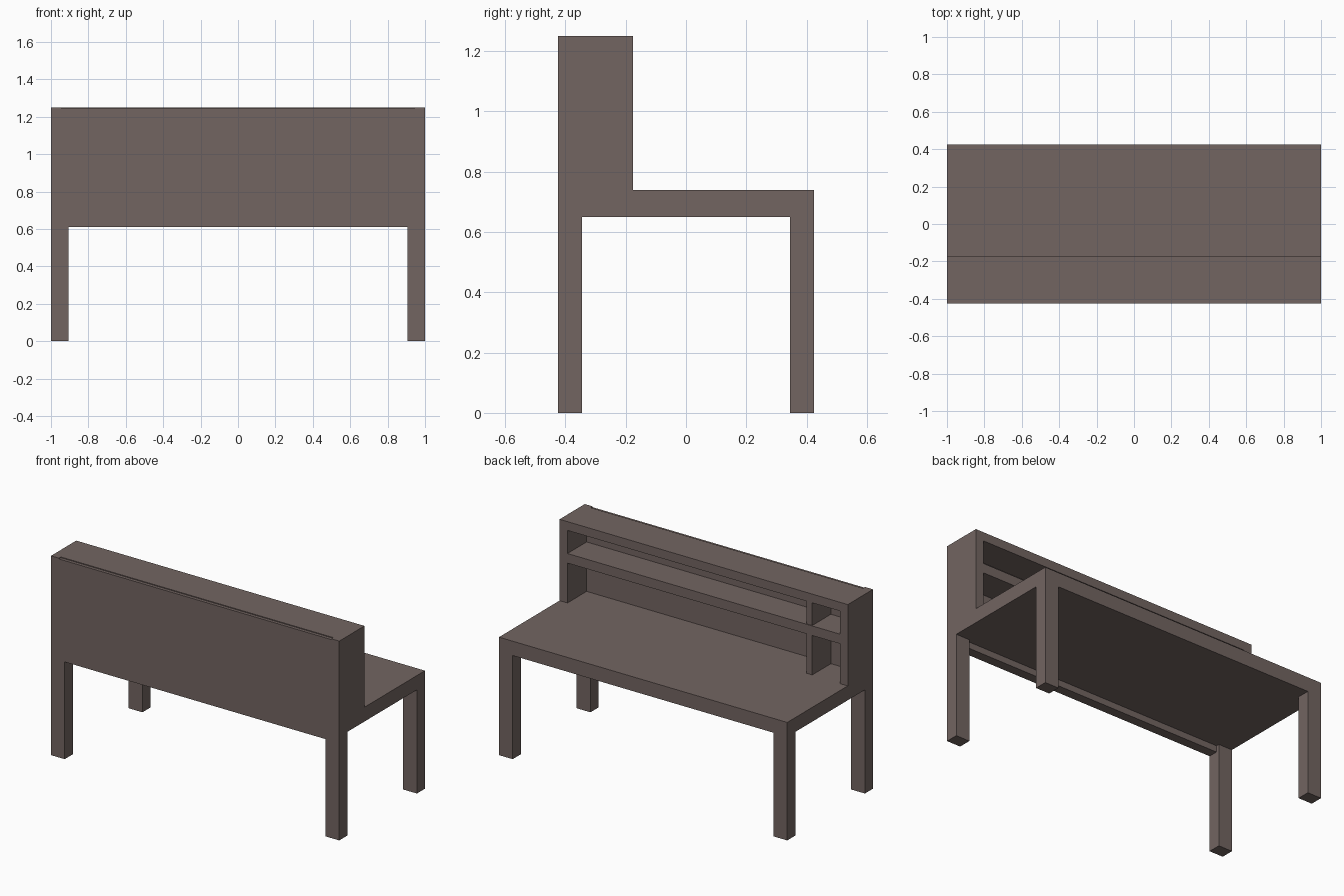
import bpy, bmesh

if "Cube" in bpy.data.objects:
    bpy.data.objects.remove(bpy.data.objects["Cube"])

COLOR = bpy.data.materials.new("brown_wood")
COLOR.diffuse_color = (0.17, 0.13, 0.12, 1)
COLOR.use_nodes = True
COLOR.node_tree.nodes["Principled BSDF"].inputs["Base Color"].default_value = COLOR.diffuse_color


def box(name, x, y, z):
    """Box spanning the (min, max) range on each axis."""
    bm = bmesh.new()
    bmesh.ops.create_cube(bm, size=1)
    for v in bm.verts:
        v.co = [r[0] if c < 0 else r[1] for c, r in zip(v.co, (x, y, z))]
    mesh = bpy.data.meshes.new(name)
    bm.to_mesh(mesh)
    bm.free()
    mesh.materials.append(COLOR)
    obj = bpy.data.objects.new(name, mesh)
    bpy.context.collection.objects.link(obj)
    return obj


def mirrored(obj, use_y=False):
    mod = obj.modifiers.new("mirror", 'MIRROR')
    mod.use_axis = (True, use_y, False)


# Table: thick top on four corner legs
box("desk_top", (-1, 1), (-0.425, 0.425), (0.65, 0.74))
mirrored(box("leg", (0.905, 1), (0.345, 0.425), (0, 0.65)), True)

# Hutch: side walls, top board, and front panel hanging below the desk top
mirrored(box("hutch_side", (0.945, 1), (-0.425, -0.175), (0.74, 1.25)))
box("hutch_top", (-0.945, 0.945), (-0.405, -0.175), (1.195, 1.25))
box("front_panel", (-0.945, 0.945), (-0.425, -0.365), (0.61, 1.245))

# Interior: long shelf and one divider near the left end
box("shelf", (-0.945, 0.945), (-0.365, -0.175), (0.99, 1.05))
box("divider", (-0.75, -0.71), (-0.365, -0.18), (0.74, 1.195))
